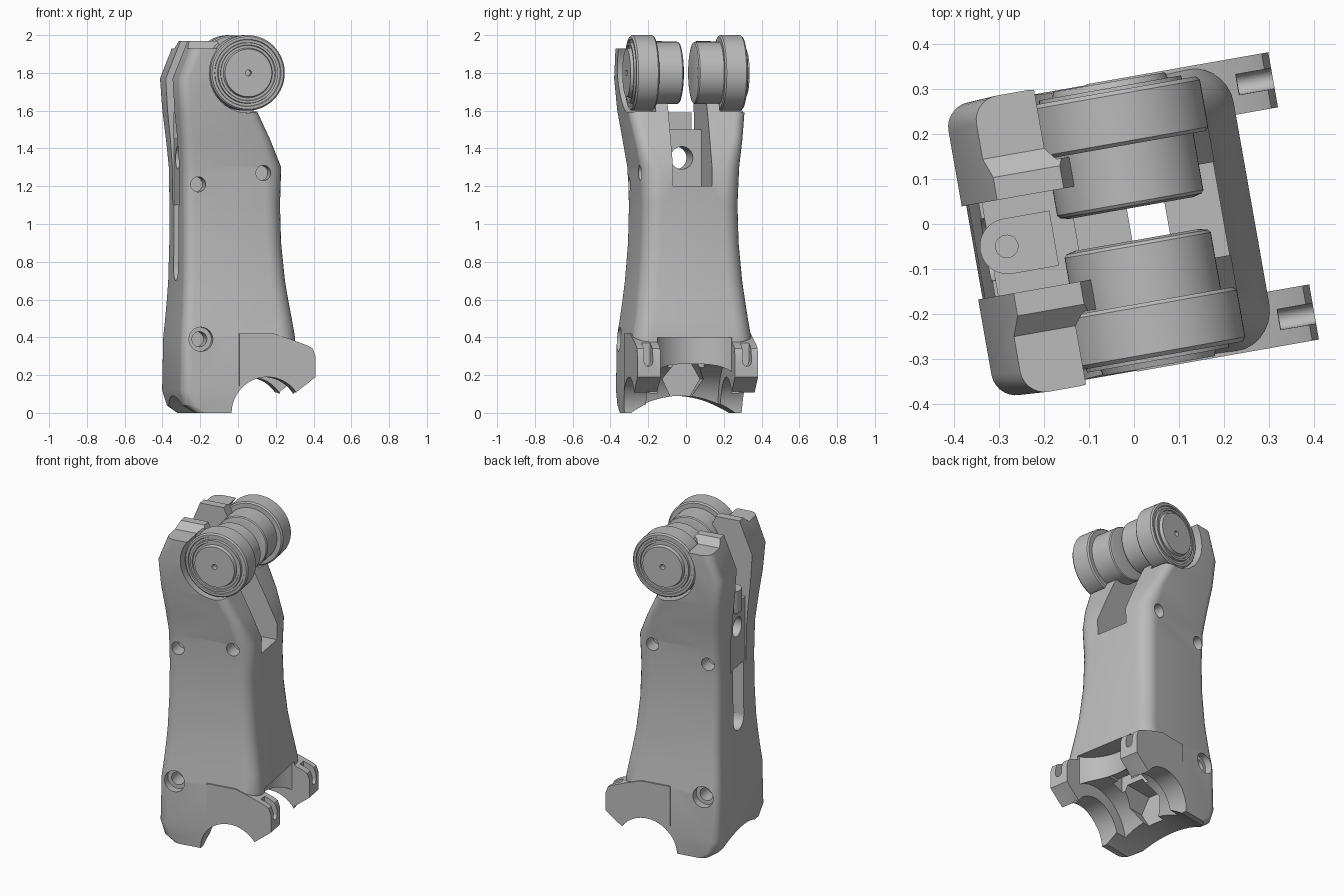
import bpy, bmesh
from math import sin, cos, pi, radians
from mathutils import Matrix, Vector

if "Cube" in bpy.data.objects:
    bpy.data.objects.remove(bpy.data.objects["Cube"])

grey = bpy.data.materials.new("plain grey")
grey.use_nodes = True
colour = (0.5, 0.5, 0.5, 1)
grey.diffuse_color = colour
grey.node_tree.nodes["Principled BSDF"].inputs["Base Color"].default_value = colour


def make(name, bm):
    bmesh.ops.recalc_face_normals(bm, faces=bm.faces)
    mesh = bpy.data.meshes.new(name)
    bm.to_mesh(mesh)
    bm.free()
    mesh.materials.append(grey)
    ob = bpy.data.objects.new(name, mesh)
    bpy.context.collection.objects.link(ob)
    return ob


def loft(name, rings):
    """Skin closed rings of equal length and cap both ends."""
    bm = bmesh.new()
    loops = [[bm.verts.new(p) for p in ring] for ring in rings]
    n = len(loops[0])
    for a, b in zip(loops, loops[1:]):
        for i in range(n):
            j = (i + 1) % n
            bm.faces.new((a[i], a[j], b[j], b[i]))
    bm.faces.new(loops[0])
    bm.faces.new(loops[-1])
    return make(name, bm)


def prism(name, pts, axis, a, b):
    """Extrude a 2D outline along an axis from a to b."""
    place = {"x": lambda p, t: (t, p[0], p[1]),
             "y": lambda p, t: (p[0], t, p[1]),
             "z": lambda p, t: (p[0], p[1], t)}[axis]
    return loft(name, [[place(p, t) for p in pts] for t in (a, b)])


def rod(name, axis, p, q, r, a, b, sides=40):
    ring = [(p + r * cos(2 * pi * i / sides), q + r * sin(2 * pi * i / sides))
            for i in range(sides)]
    return prism(name, ring, axis, a, b)


def box(name, x0, x1, y, z0, z1, yc=0):
    outline = [(x0, yc - y), (x1, yc - y), (x1, yc + y), (x0, yc + y)]
    return prism(name, outline, "z", z0, z1)


def combine(target, tools, operation="DIFFERENCE"):
    for tool in tools:
        mod = target.modifiers.new("combine", "BOOLEAN")
        mod.operation, mod.solver, mod.object = operation, "EXACT", tool
    bpy.context.view_layer.update()
    result = bpy.data.meshes.new_from_object(
        target.evaluated_get(bpy.context.evaluated_depsgraph_get()))
    target.modifiers.clear()
    target.data = result
    for tool in tools:
        bpy.data.objects.remove(tool)


def section(z, x0, x1, y):
    """Rounded rectangle, with larger corners on the right side."""
    big = 0.09 if z < 1.4 else 0.06
    corners = [(x1, y, big, 0), (x0, y, 0.055, 1), (x0, -y, 0.055, 2), (x1, -y, big, 3)]
    ring = []
    for x, yy, r, quarter in corners:
        cx = x - r if x == x1 else x + r
        cy = yy - r if yy > 0 else yy + r
        for k in range(8):
            t = (quarter + k / 7) * pi / 2
            ring.append((cx + r * cos(t), cy + r * sin(t), z))
    return ring


# Waisted housing: height, left edge, right edge, half width
stations = [
    (0.0, -0.28, 0.26, 0.315), (0.04, -0.335, 0.26, 0.318), (0.12, -0.36, 0.26, 0.322),
    (0.4, -0.355, 0.265, 0.318), (0.5, -0.347, 0.25, 0.303), (0.6, -0.34, 0.233, 0.29),
    (0.7, -0.335, 0.218, 0.278), (0.9, -0.332, 0.2, 0.262), (1.1, -0.332, 0.195, 0.257),
    (1.3, -0.334, 0.2, 0.265), (1.45, -0.345, 0.13, 0.29), (1.6, -0.36, 0.055, 0.315),
    (1.77, -0.37, -0.05, 0.33), (1.97, -0.29, -0.14, 0.335)]
housing = loft("housing", [section(*s) for s in stations])

# Lower clamp lugs
lug = [(-0.05, 0.05), (-0.05, 0.42), (0.135, 0.42), (0.227, 0.39), (0.32, 0.355),
       (0.345, 0.34), (0.36, 0.3), (0.36, 0.19), (0.257, 0.11), (0.2, 0.05)]
combine(housing, [prism("lug", lug, "y", *sorted((s * 0.19, s * 0.324)))
                  for s in (-1, 1)], "UNION")

# Central slots, shaft and bottom recesses
arc = [(0.4 - 0.25 * cos(t), 0.25 * sin(t))
       for t in [radians(-53 + 106 * i / 16) for i in range(17)]]
cutters = [
    box("upper_slot", -0.6, 0.6, 0.105, 1.2, 2.2),
    box("rear_slot", -0.6, -0.01, 0.105, 1.1, 1.3),
    box("lower_slot", -0.6, -0.13, 0.07, 0.77, 1.2),
    rod("slot_end", "x", 0, 0.77, 0.0695, -0.6, -0.131),
    box("shaft", -0.01, 0.075, 0.098, -0.2, 1.3),
    rod("hex_recess", "x", 0, 0.18, 0.11, -0.2, 0.15, 6),
    rod("axle_cut", "y", 0.1, 0.0, 0.19, -0.6, 0.6, 64),
    rod("wheel_cut", "y", 0.1, 0.0, 0.265, -0.2, 0.2, 64),
    rod("bottom_arch", "x", 0, -0.39, 0.48, -0.6, 0.6, 96),
    prism("band_cut", arc + [(0.6, 0.2), (0.6, -0.2)], "z", -0.2, 0.4)]


def side_rod(name, s, x, z, r, depth):
    return rod(name, "y", x, z, r, *sorted((s * depth, s * 0.6)))


# Roller seats, screw holes, stepped cheek tops and lug grooves on both sides
for s in (-1, 1):
    cutters += [
        side_rod("roller_seat", s, 0, 1.8, 0.212, 0.172),
        side_rod("screw_hole", s, -0.26, 1.21, 0.04, 0.17),
        side_rod("screw_hole", s, 0.09, 1.27, 0.04, 0.17),
        side_rod("bolt_hole", s, -0.255, 0.39, 0.04, 0.17),
        side_rod("bolt_counterbore", s, -0.255, 0.39, 0.064, 0.27),
        prism("cheek_step", [(s * 0.155, 1.971), (s * 0.2, 1.93), (s * 0.5, 1.93),
                             (s * 0.5, 2.1), (s * 0.155, 2.1)], "x", -0.6, 0.6),
        box("groove", 0.28, 0.6, 0.023, 0.27, 0.6, s * 0.265),
        rod("groove_end", "x", s * 0.265, 0.27, 0.0228, 0.281, 0.6, 20)]
combine(housing, cutters)

# Pierced block with an upright drilled tab inside the slot
block = box("slot_block", -0.325, -0.13, 0.107, 1.1, 1.5)
combine(block, [rod("block_hole", "x", 0, 1.35, 0.06, -0.6, 0.6)])
tab_outline = [(-0.285 + 0.062 * cos(t), 0.062 * sin(t))
               for t in [radians(90 + 180 * i / 16) for i in range(17)]]
tab = prism("slot_tab", tab_outline + [(-0.18, -0.062), (-0.18, 0.062)], "z", 1.45, 1.59)
combine(tab, [rod("tab_hole", "z", -0.287, 0, 0.025, 1.48, 1.8, 24)])

# Rollers turned from one profile: radius, distance from the middle
profile = [(0.14, 0.036), (0.16, 0.041), (0.165, 0.048), (0.165, 0.176), (0.192, 0.176),
           (0.2, 0.184), (0.2, 0.29), (0.192, 0.299), (0.178, 0.299), (0.175, 0.292),
           (0.162, 0.292), (0.16, 0.307), (0.148, 0.307), (0.145, 0.3), (0.132, 0.3),
           (0.126, 0.32), (0.016, 0.32), (0.016, 0.285)]
parts = [housing, block, tab]
for s, name in ((-1, "front_roller"), (1, "back_roller")):
    parts.append(loft(name, [
        [(r * cos(2 * pi * i / 64), s * y, 1.8 + r * sin(2 * pi * i / 64)) for i in range(64)]
        for r, y in profile]))

# Turn the whole assembly slightly and shade it
bpy.ops.object.select_all(action="DESELECT")
for ob in parts:
    ob.data.transform(Matrix.Rotation(radians(10), 4, "Z"))
    ob.select_set(True)
bpy.context.view_layer.objects.active = housing
bpy.ops.object.shade_smooth_by_angle(angle=radians(28))
